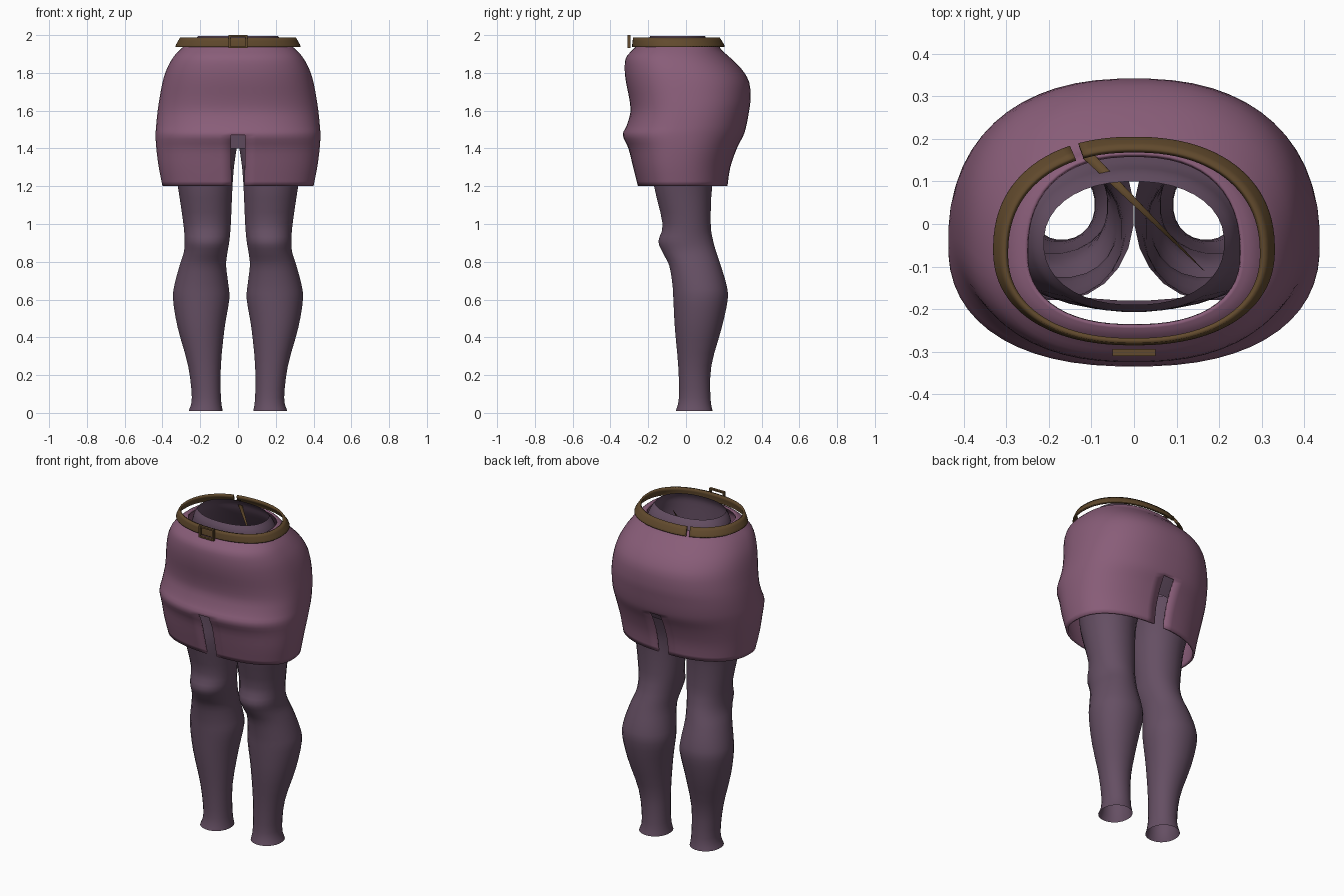
import bpy, bmesh, math
from mathutils import Vector

if "Cube" in bpy.data.objects:
    bpy.data.objects.remove(bpy.data.objects["Cube"])


def material(name, rgb):
    mat = bpy.data.materials.new(name)
    mat.use_nodes = True
    mat.diffuse_color = (*rgb, 1)
    mat.node_tree.nodes["Principled BSDF"].inputs["Base Color"].default_value = (*rgb, 1)
    return mat


skirt_cloth = material("mauve cloth", (0.25, 0.11, 0.19))
tights_cloth = material("dark plum knit", (0.13, 0.078, 0.125))
leather = material("brown leather", (0.12, 0.068, 0.026))


def finish(name, bm, mat, angle=40):
    mesh = bpy.data.meshes.new(name)
    bm.to_mesh(mesh)
    bm.free()
    mesh.materials.append(mat)
    obj = bpy.data.objects.new(name, mesh)
    bpy.context.collection.objects.link(obj)
    bpy.ops.object.select_all(action="DESELECT")
    obj.select_set(True)
    bpy.context.view_layer.objects.active = obj
    bpy.ops.object.shade_smooth_by_angle(angle=math.radians(angle))
    return obj


def smooth_sections(sections, steps):
    """Catmull-Rom interpolation between the given cross-sections."""
    rows = [Vector(s) for s in sections]
    last = len(rows) - 1
    result = []
    for k in range(last):
        a, b, c, d = (rows[min(max(k + j, 0), last)] for j in (-1, 0, 1, 2))
        for s in range(steps):
            t = s / steps
            m0, m1 = (c - a) / 2, (d - b) / 2
            row = b + t * m0 + t * t * (3 * (c - b) - 2 * m0 - m1)
            row += t ** 3 * (2 * (b - c) + m0 + m1)
            result.append(row)
    return result + [rows[-1]]


def loft(name, sections, sides, mat, power=2.0, steps=3, keep=None, shift=0.0):
    """Open tube through sections given as (z, x min, x max, y front, y back)."""
    bm = bmesh.new()
    rings = []
    for z, x0, x1, front, back in smooth_sections(sections, steps):
        middle = (front + back) / 2 + shift
        ring = []
        for i in range(sides):
            t = math.tau * (i + 0.5) / sides - math.pi / 2
            c, s = (math.copysign(abs(f) ** (2 / power), f) for f in (math.cos(t), math.sin(t)))
            reach = back - middle if s > 0 else middle - front
            ring.append(bm.verts.new(((x0 + x1) / 2 + c * (x1 - x0) / 2, middle + s * reach, z)))
        rings.append(ring)
    for low, high in zip(rings, rings[1:]):
        for i in range(sides):
            j = (i + 1) % sides
            corners = (low[i], low[j], high[j], high[i])
            centre = sum((v.co for v in corners), Vector()) / 4
            if keep is None or keep(centre):
                bm.faces.new(corners)
    return finish(name, bm, mat)


def centred(rows):
    return [(z, -w, w, front, back) for z, w, front, back in rows]


def thicken(obj, amount):
    mod = obj.modifiers.new("thickness", "SOLIDIFY")
    mod.thickness = amount
    mod.offset = -1


# Skirt with a slit at the front and the back
slit_top = 1.47
skirt_rows = centred([
    (1.2, .4, -.255, .22), (1.3, .42, -.28, .235), (1.4, .433, -.305, .27),
    (slit_top, .437, -.335, .305), (1.52, .434, -.315, .32), (1.59, .427, -.295, .333),
    (1.66, .417, -.3, .342), (1.75, .4, -.318, .335), (1.82, .378, -.325, .295),
    (1.88, .345, -.318, .235), (1.92, .31, -.285, .19), (1.945, .28, -.26, .175),
    (1.955, .252, -.24, .165)])
skirt = loft("skirt", skirt_rows, 56, skirt_cloth, power=2.35, shift=-.03,
             keep=lambda c: c.z > slit_top or abs(c.x) > .01)
thicken(skirt, .012)

# Legs of the tights, mirrored
leg_rows = [
    (.01, .08, .262, -.055, .142), (.08, .09, .245, -.038, .13), (.25, .09, .265, -.042, .135),
    (.45, .07, .32, -.06, .19), (.6, .045, .345, -.068, .222), (.68, .05, .337, -.073, .215),
    (.78, .062, .31, -.09, .185), (.85, .055, .288, -.125, .162), (.91, .045, .284, -.147, .145),
    (1, .037, .29, -.125, .132), (1.2, .028, .32, -.17, .14), (1.32, .018, .345, -.175, .18),
    (1.43, 0, .365, -.18, .23)]
legs = loft("tights_legs", leg_rows, 24, tights_cloth, power=2.1)
mirror = legs.modifiers.new("both legs", "MIRROR")
mirror.use_mirror_merge = False

# Upper part of the tights, open at the waist
hip_rows = centred([
    (1.4, .365, -.18, .22), (1.55, .375, -.2, .28), (1.7, .35, -.205, .27),
    (1.82, .3, -.205, .2), (1.91, .255, -.207, .145), (1.96, .235, -.205, .125),
    (1.995, .212, -.19, .1)])
loft("tights_hips", hip_rows, 40, tights_cloth, power=2.2)

# Belt, with a small gap where its ends meet at the back
belt_rows = centred([(1.937, .331, -.285, .205), (1.95, .328, -.285, .202), (1.988, .306, -.28, .178)])
belt = loft("belt", belt_rows, 96, leather, power=2.25, steps=2, shift=-.02,
            keep=lambda c: c.y < 0 or abs(c.x + .135) > .012)
thicken(belt, .012)

# Buckle frame and prong
buckle = bmesh.new()


def bar(x, z, width, height):
    made = bmesh.ops.create_cube(buckle, size=1)["verts"]
    bmesh.ops.scale(buckle, vec=(width, .016, height), verts=made)
    bmesh.ops.translate(buckle, vec=(x, -.302, z), verts=made)


for side in (-1, 1):
    bar(side * .045, 1.965, .01, .068)
    bar(0, 1.965 + side * .03, .1, .009)
finish("buckle", buckle, leather)

# Loose belt end, a thin sliver crossing the waist
strip = bmesh.new()
points = [(-.12, .155, 1.96), (-.095, .165, 1.96), (.17, -.115, 1.9)]
strip.faces.new([strip.verts.new(p) for p in points])
thicken(finish("loose_belt_end", strip, leather), .004)
